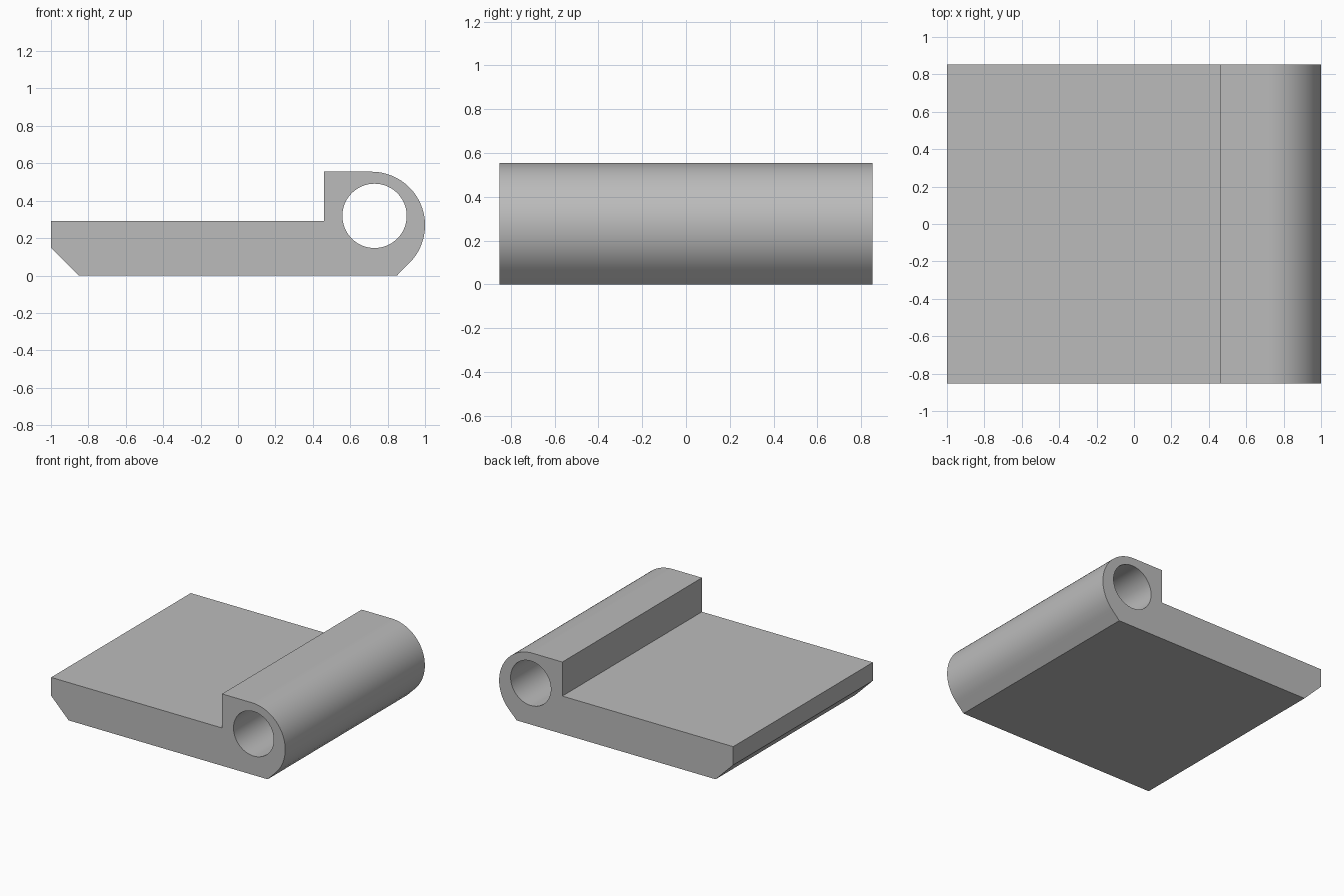
import bpy, bmesh
from math import cos, sin, radians

cube = bpy.data.objects.get("Cube")
if cube:
    bpy.data.objects.remove(cube, do_unlink=True)

HALF_DEPTH = 0.852

grey = bpy.data.materials.new("plain grey")
grey.use_nodes = True
colour = (0.5, 0.5, 0.5, 1)
grey.diffuse_color = colour
grey.node_tree.nodes["Principled BSDF"].inputs["Base Color"].default_value = colour


def arc(cx, cz, r, start, end, steps):
    """Points along a circular arc, angles in degrees."""
    angles = [radians(start + (end - start) * i / steps) for i in range(steps + 1)]
    return [(cx + r * cos(a), cz + r * sin(a)) for a in angles]


def extrude_profile(name, loops):
    """Solid from an outline and its holes, extruded along y."""
    bm = bmesh.new()
    rims = {-1: [], 1: []}
    for loop in loops:
        front, back = [[bm.verts.new((x, s * HALF_DEPTH, z)) for x, z in loop]
                       for s in (-1, 1)]
        n = len(loop)
        for i in range(n):
            j = (i + 1) % n
            bm.faces.new((front[i], front[j], back[j], back[i]))
            rims[-1].append(bm.edges.get((front[i], front[j])))
            rims[1].append(bm.edges.get((back[i], back[j])))
    for s, edges in rims.items():
        bmesh.ops.triangle_fill(bm, use_beauty=True, edges=edges, normal=(0, s, 0))
    bmesh.ops.recalc_face_normals(bm, faces=bm.faces[:])
    mesh = bpy.data.meshes.new(name)
    bm.to_mesh(mesh)
    bm.free()
    mesh.materials.append(grey)
    obj = bpy.data.objects.new(name, mesh)
    bpy.context.collection.objects.link(obj)
    return obj


# Flat leaf with a chamfered edge, rising into the rounded knuckle
outline = [(0.46, 0.555), (0.46, 0.292), (-1, 0.292), (-1, 0.15), (-0.85, 0), (0.85, 0)]
outline += arc(0.714, 0.269, 0.286, -45, 90, 40)

# Pin hole through the knuckle
pin_hole = arc(0.73, 0.319, 0.172, 0, 360, 64)[:-1]

leaf = extrude_profile("hinge_leaf", [outline, pin_hole])
bpy.ops.object.select_all(action="DESELECT")
leaf.select_set(True)
bpy.context.view_layer.objects.active = leaf
bpy.ops.object.shade_smooth_by_angle(angle=radians(25))
